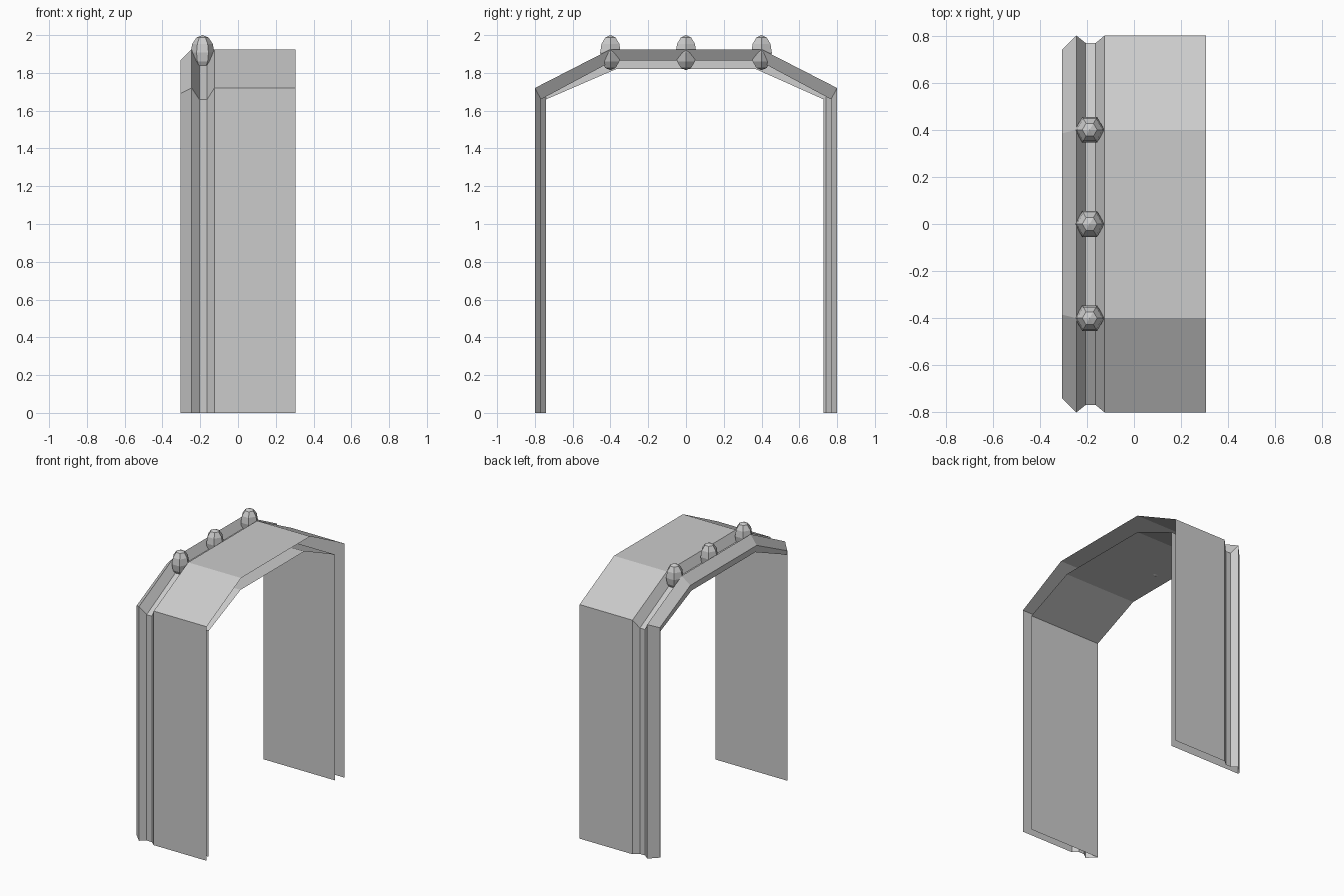
import bpy, bmesh
from math import sin, cos, pi

if "Cube" in bpy.data.objects:
    bpy.data.objects.remove(bpy.data.objects["Cube"])


def finish(bm, name):
    bmesh.ops.recalc_face_normals(bm, faces=bm.faces)
    mesh = bpy.data.meshes.new(name)
    bm.to_mesh(mesh)
    bm.free()
    ob = bpy.data.objects.new(name, mesh)
    bpy.context.collection.objects.link(ob)
    return ob


def arch_path(leg, shoulder, crest_y, crest_z, right_leg=None):
    r = right_leg or leg
    return [(-leg, 0), (-leg, shoulder), (-crest_y, crest_z),
            (crest_y, crest_z), (r, shoulder), (r, 0)]


# Arch outlines (y, z) at each depth
outer = arch_path(0.80, 1.72, 0.40, 1.925)
groove = arch_path(0.768, 1.66, 0.385, 1.865)
lip = arch_path(0.74, 1.69, 0.385, 1.865)
inner = arch_path(0.74, 1.66, 0.37, 1.82, 0.728)

# Cross-section from the open back edge, over the groove, round the lip, inside
section = [(0.305, outer), (-0.125, outer), (-0.163, groove), (-0.205, groove),
           (-0.245, outer), (-0.305, lip), (-0.303, inner), (0.28, inner)]

bm = bmesh.new()
rows = [[bm.verts.new((x, y, z)) for y, z in path] for x, path in section]
for a, b in zip(rows, rows[1:]):
    for i in range(len(a) - 1):
        bm.faces.new((a[i], a[i + 1], b[i + 1], b[i]))
finish(bm, "arch_frame")


# Six-sided beads seated in the groove
def bead(name, y):
    bm = bmesh.new()
    cx, cz, r, h = -0.188, 1.907, 0.063, 0.093
    top = bm.verts.new((cx, y, cz + h))
    bottom = bm.verts.new((cx, y, cz - h))
    rings = []
    for k in range(1, 6):
        t = pi * k / 6
        rings.append([bm.verts.new((cx + r * sin(t) * cos(pi * s / 3),
                                    y + r * sin(t) * sin(pi * s / 3),
                                    cz + h * cos(t))) for s in range(6)])
    for s in range(6):
        n = (s + 1) % 6
        bm.faces.new((top, rings[0][s], rings[0][n]))
        bm.faces.new((bottom, rings[-1][n], rings[-1][s]))
        for a, b in zip(rings, rings[1:]):
            bm.faces.new((a[s], b[s], b[n], a[n]))
    finish(bm, name)


for i, y in enumerate((-0.4, 0.0, 0.4)):
    bead(f"bead_{i + 1}", y)
